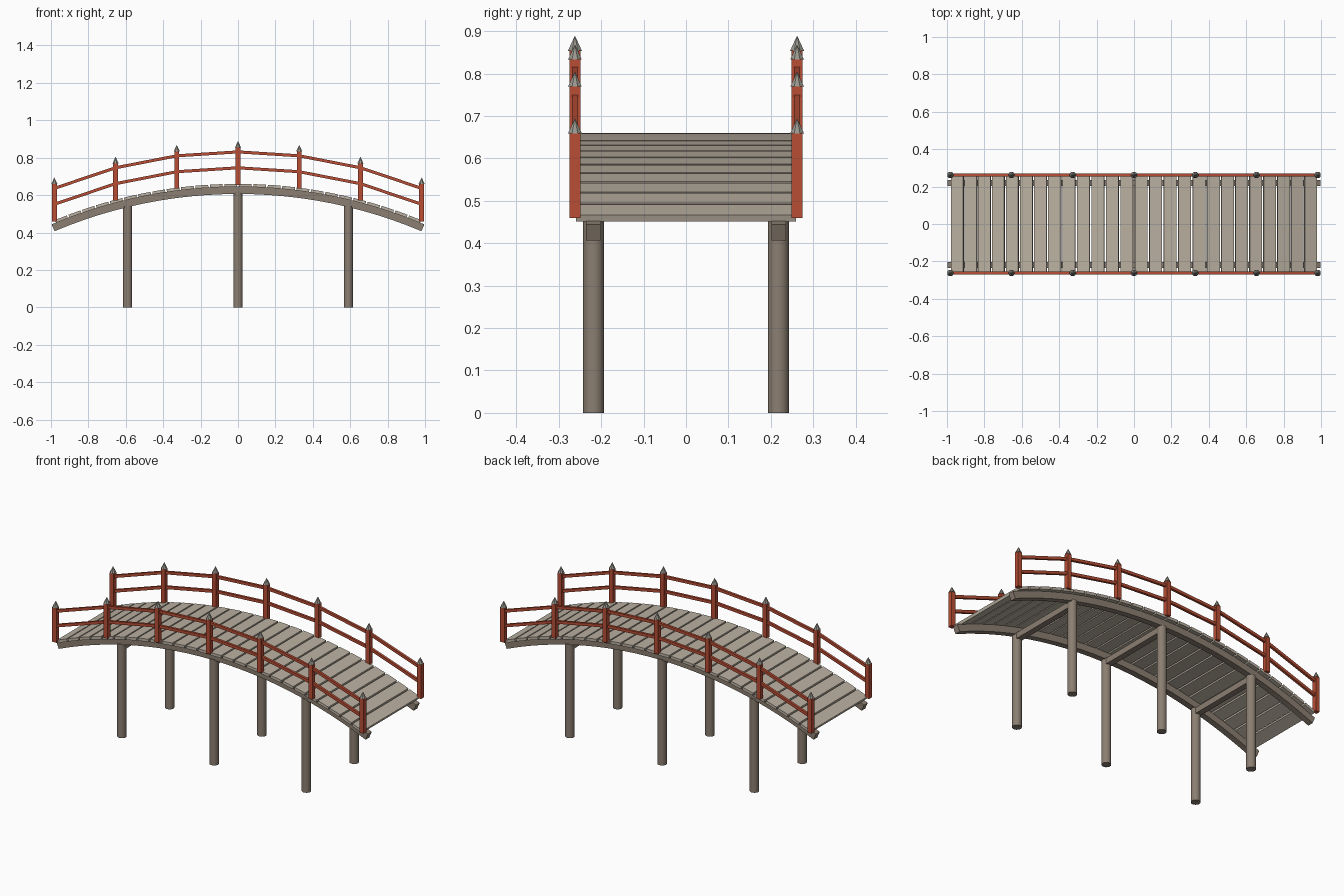
import bpy, bmesh, math
from mathutils import Matrix, Vector

if "Cube" in bpy.data.objects:
    bpy.data.objects.remove(bpy.data.objects["Cube"])

R, TOP = 2.57, 0.66          # deck arc radius and crown height


def material(name, rgb):
    m = bpy.data.materials.new(name)
    m.diffuse_color = (*rgb, 1)
    m.use_nodes = True
    m.node_tree.nodes["Principled BSDF"].inputs["Base Color"].default_value = m.diffuse_color
    return m


PLANK = material("pale weathered wood", (0.50, 0.44, 0.36))
BEAM = material("brown grey wood", (0.26, 0.21, 0.165))
RED = material("red paint", (0.48, 0.075, 0.035))
CAP = material("grey cap", (0.32, 0.31, 0.27))


def finish(name, bm, mat):
    bmesh.ops.recalc_face_normals(bm, faces=bm.faces)
    me = bpy.data.meshes.new(name)
    bm.to_mesh(me)
    bm.free()
    me.materials.append(mat)
    ob = bpy.data.objects.new(name, me)
    bpy.context.collection.objects.link(ob)
    return ob


def box(bm, centre, size, rot=0.0):
    m = (Matrix.Translation(centre) @ Matrix.Rotation(rot, 4, 'Y')
         @ Matrix.Diagonal((*size, 1)))
    bmesh.ops.create_cube(bm, size=1, matrix=m)


def cone(bm, x, y, z0, z1, r0, r1, n):
    m = Matrix.Translation((x, y, (z0 + z1) / 2)) @ Matrix.Rotation(math.pi / n, 4, 'Z')
    bmesh.ops.create_cone(bm, cap_ends=True, segments=n, radius1=r0,
                          radius2=r1, depth=z1 - z0, matrix=m)


def arc(a, depth=0.0):
    return (R - depth) * math.sin(a), TOP - R + (R - depth) * math.cos(a)


def deck_z(x, depth=0.0):
    return TOP - R + math.sqrt((R - depth) ** 2 - x * x)


# deck planks laid along the arc
bm = bmesh.new()
N, end = 26, math.asin(0.983 / R)
step = 2 * end / N
for i in range(N):
    a = -end + (i + 0.5) * step
    x, z = arc(a, 0.008)
    box(bm, (x, 0, z), (step * R - 0.009, 0.52, 0.016), a)
finish("deck_planks", bm, PLANK)

# curved side beams
end = math.asin(0.996 / (R - 0.015))
for side, label in ((-1, "front"), (1, "back")):
    bm = bmesh.new()
    n = 24
    angles = [end * (2 * i / n - 1) for i in range(n + 1)]
    outline = [arc(a, 0.014) for a in angles] + [arc(a, 0.054) for a in reversed(angles)]
    rings = [[bm.verts.new((x, side * 0.219 + dy, z)) for x, z in outline]
             for dy in (-0.017, 0.017)]
    c = len(outline)
    for i in range(c):
        j = (i + 1) % c
        bm.faces.new((rings[0][i], rings[0][j], rings[1][j], rings[1][i]))
    for r in rings:
        for i in range(n):
            bm.faces.new((r[i], r[i + 1], r[c - 2 - i], r[c - 1 - i]))
    finish(label + "_curved_beam", bm, BEAM)

# round pillars and cross beams
pillars, cross = bmesh.new(), bmesh.new()
for x in (-0.59, 0, 0.59):
    z = deck_z(x, 0.054)
    box(cross, (x, 0, z - 0.014), (0.034, 0.42, 0.034))
    for side in (-1, 1):
        cone(pillars, x, side * 0.218, 0, z + 0.005, 0.025, 0.025, 16)
ob = finish("pillars", pillars, BEAM)
for p in ob.data.polygons:
    p.use_smooth = abs(p.normal.z) < 0.5
for e in ob.data.edges:
    a, b = (ob.data.vertices[v].co for v in e.vertices)
    e.use_edge_sharp = abs(a.z - b.z) < 0.01
finish("cross_beams", cross, BEAM)

# railings: posts, caps and straight rails between posts
xs = [-0.982 + i * 0.982 / 3 for i in range(7)]
for side, label in ((-1, "front"), (1, "back")):
    y = side * 0.262
    posts, caps, rails = bmesh.new(), bmesh.new(), bmesh.new()
    for x in xs:
        z = deck_z(x)
        box(posts, (x, y, z + 0.095), (0.026, 0.026, 0.2))
        cone(caps, x, y, z + 0.194, z + 0.23, 0.0178, 0, 8)
    for x0, x1 in zip(xs, xs[1:]):
        for h in (0.086, 0.171):
            p, q = Vector((x0, y, deck_z(x0) + h)), Vector((x1, y, deck_z(x1) + h))
            d = q - p
            box(rails, (p + q) / 2, (d.length, 0.014, 0.016), -math.atan2(d.z, d.x))
    finish(label + "_railing_posts", posts, RED)
    finish(label + "_post_caps", caps, CAP)
    finish(label + "_rails", rails, RED)
